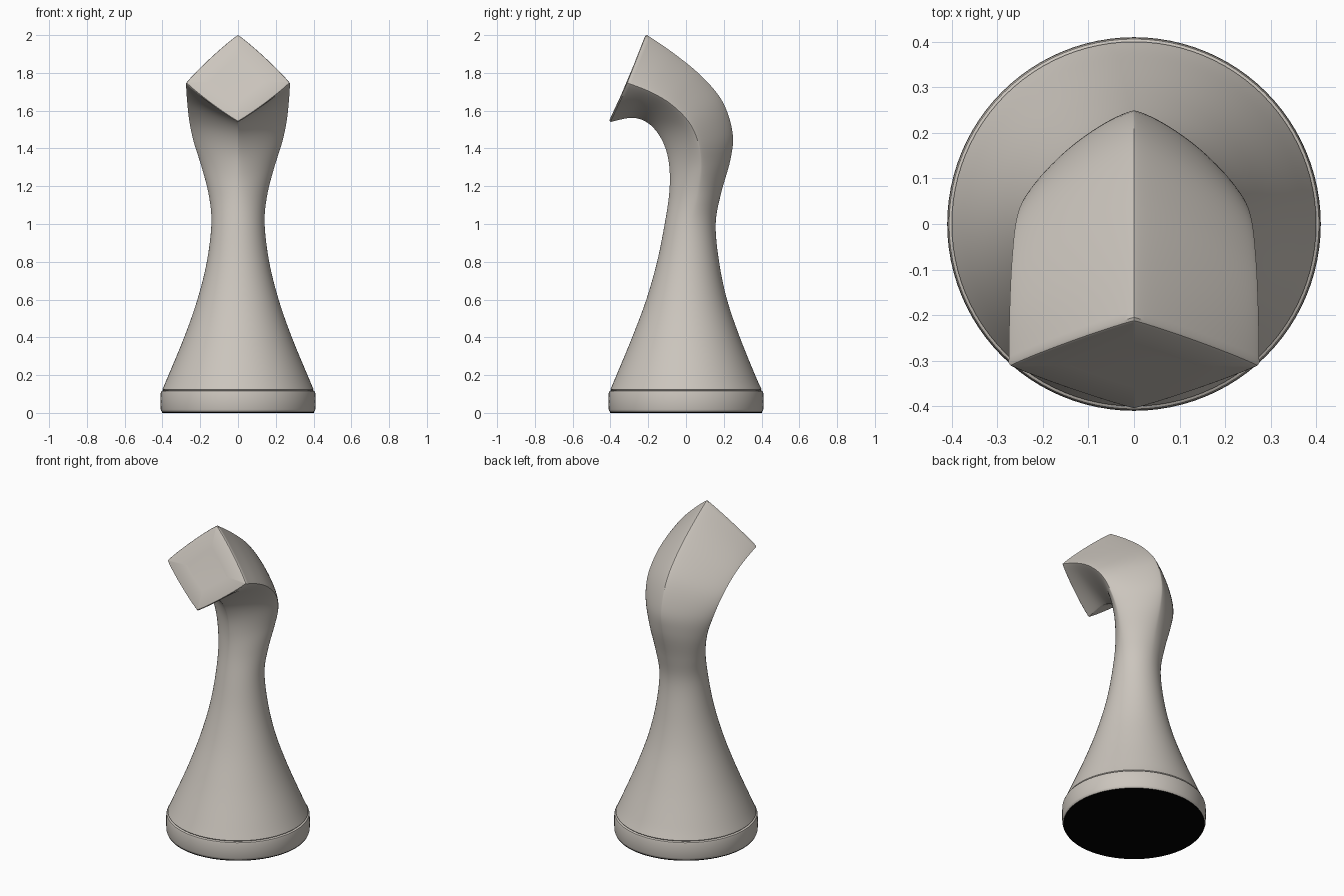
import bpy, bmesh, math
from mathutils import Vector

if "Cube" in bpy.data.objects:
    bpy.data.objects.remove(bpy.data.objects["Cube"])

def material(name, col):
    m = bpy.data.materials.new(name)
    m.diffuse_color = (*col, 1)
    m.use_nodes = True
    m.node_tree.nodes["Principled BSDF"].inputs["Base Color"].default_value = m.diffuse_color
    return m

STONE = material("warm grey stone", (0.60, 0.56, 0.51))
FELT = material("black felt", (0.0, 0.0, 0.0))
N = 96

def loft(name, rings, mat):
    """Skin a stack of closed rings and cap both ends."""
    bm = bmesh.new()
    vs = [[bm.verts.new(p) for p in r] for r in rings]
    for a, b in zip(vs, vs[1:]):
        for i in range(len(a)):
            j = (i + 1) % len(a)
            bm.faces.new((a[i], a[j], b[j], b[i]))
    bm.faces.new(vs[0][::-1])
    bm.faces.new(vs[-1])
    bmesh.ops.recalc_face_normals(bm, faces=bm.faces)
    me = bpy.data.meshes.new(name)
    bm.to_mesh(me)
    bm.free()
    me.materials.append(mat)
    ob = bpy.data.objects.new(name, me)
    bpy.context.collection.objects.link(ob)
    bpy.context.view_layer.objects.active = ob
    ob.select_set(True)
    bpy.ops.object.shade_smooth_by_angle(angle=math.radians(35))
    ob.select_set(False)
    return ob

def circle(r, z):
    return [(r * math.cos(2 * math.pi * i / N), r * math.sin(2 * math.pi * i / N), z)
            for i in range(N)]

def section(fy, fz, sx, sy, sz, by, bz, p):
    """Cross-section through a front, side and back point; p 2 = round, 1 = diamond."""
    pts, c = [], Vector((0, sy, sz))
    front, back = Vector((0, fy, fz)) - c, Vector((0, by, bz)) - c
    for i in range(N):
        t = 2 * math.pi * i / N
        x = math.copysign(abs(math.cos(t)) ** (2 / p), math.cos(t))
        s = abs(math.sin(t)) ** (2 / p)
        pts.append(c + Vector((sx * x, 0, 0)) + (back if math.sin(t) > 0 else front) * s)
    return pts

def spline(keys, steps):
    """Catmull-Rom interpolation of the key sections."""
    k = [keys[0]] + keys + [keys[-1]]
    out = []
    for i in range(1, len(k) - 2):
        for j in range(steps):
            t = j / steps
            out.append([0.5 * (2 * b + (c - a) * t + (2 * a - 5 * b + 4 * c - d) * t * t
                               + (3 * b - a - 3 * c + d) * t ** 3)
                        for a, b, c, d in zip(*k[i - 1:i + 3])])
    return out + [keys[-1]]

# Body: round flared foot turning into a bent diamond head
keys = [
    (-.400, .125, .400, 0, .125, .400, .125, 2),
    (-.368, .20, .368, 0, .20, .366, .20, 2),
    (-.285, .40, .285, 0, .40, .285, .40, 2),
    (-.210, .60, .215, 0, .60, .217, .60, 2),
    (-.153, .80, .165, .01, .80, .175, .80, 2),
    (-.113, 1.00, .141, .025, 1.00, .157, 1.00, 1.95),
    (-.090, 1.15, .154, .06, 1.15, .185, 1.16, 1.75),
    (-.086, 1.27, .192, .08, 1.30, .235, 1.34, 1.45),
    (-.102, 1.38, .233, .065, 1.43, .247, 1.48, 1.25),
    (-.145, 1.475, .257, .015, 1.54, .195, 1.645, 1.14),
    (-.210, 1.54, .268, -.08, 1.635, .085, 1.78, 1.1),
    (-.290, 1.562, .273, -.19, 1.70, -.06, 1.90, 1.09),
    (-.400, 1.54, .275, -.305, 1.745, -.205, 2.00, 1.08),
]
rings = spline(keys, 6)
rings = [section(*r) for r in rings]
# Softened rim, then the flat face of the head
rim = rings[-1]
mid = Vector((0, -.305, 1.76))
fwd = Vector((0, -.92, .38))
rings.append([mid + (v - mid) * .985 + fwd * .006 for v in rim])
rings.append([mid + (v - mid) * .955 + fwd * .009 for v in rim])
rings.append([mid + (v - mid) * .5 + fwd * .006 for v in rim])
# Tucked-in lower lip
rings.insert(0, circle(.392, .115))
loft("body", rings, STONE)

# Base disc with rounded edges and a felt underside
loft("base_disc", [circle(r, z) for r, z in
     [(.400, .003), (.406, .008), (.409, .018), (.410, .06), (.409, .105),
      (.406, .115), (.400, .119), (.385, .119)]], STONE)
loft("felt_pad", [circle(.402, 0), circle(.402, .006)], FELT)
